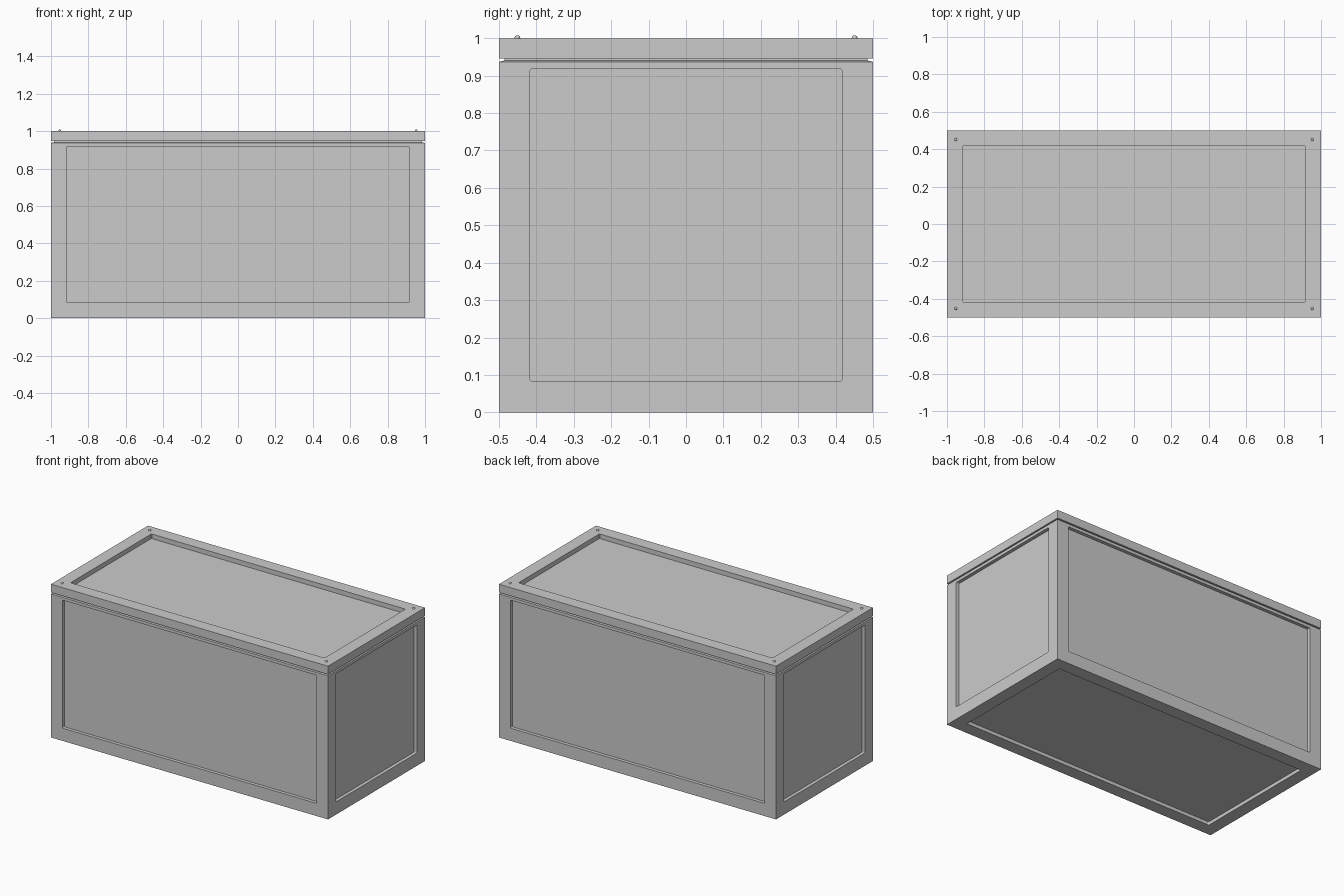
import bpy, bmesh
from mathutils import Vector

if "Cube" in bpy.data.objects:
    bpy.data.objects.remove(bpy.data.objects["Cube"])

MARGIN = 0.083


def make_box(name, hx, hy, z0, z1, recesses=(), lip=None):
    """Box with framed recesses. recesses: (direction, depth); lip: (direction, rise)."""
    bm = bmesh.new()
    bmesh.ops.create_cube(bm, size=1)
    for v in bm.verts:
        v.co = (v.co.x * 2 * hx, v.co.y * 2 * hy, z1 if v.co.z > 0 else z0)

    def main_face(direction):
        bm.normal_update()
        d = Vector(direction)
        return max((f for f in bm.faces if f.normal.dot(d) > 0.99),
                   key=lambda f: f.calc_area())

    for direction, depth in recesses:
        f = main_face(direction)
        bmesh.ops.inset_individual(bm, faces=[f], thickness=MARGIN,
                                   use_even_offset=True)
        f = main_face(direction)
        if direction[2] == 0:
            # the side panels reach close to the lid seam
            for v in f.verts:
                if v.co.z > 0.5:
                    v.co.z = 0.918
        # sink the panel: extrude it and move it inwards
        f = bmesh.ops.extrude_discrete_faces(bm, faces=[f])["faces"][0]
        for v in f.verts:
            v.co -= Vector(direction) * depth
        # slightly rounded recess corners
        inner = set(f.verts)
        walls = [e for v in f.verts for e in v.link_edges
                 if e.other_vert(v) not in inner]
        bmesh.ops.bevel(bm, geom=walls, offset=0.006, segments=3,
                        profile=0.5, affect='EDGES')
    if lip:
        direction, rise = lip
        f = main_face(direction)
        bmesh.ops.inset_individual(bm, faces=[f], thickness=0.012,
                                   depth=rise, use_even_offset=True)
    mesh = bpy.data.meshes.new(name)
    bm.to_mesh(mesh)
    bm.free()
    obj = bpy.data.objects.new(name, mesh)
    bpy.context.collection.objects.link(obj)
    return obj


# Body with recessed panels on the four sides and the underside
make_box("crate_body", 1, 0.5, 0, 0.937,
         [((1, 0, 0), 0.022), ((-1, 0, 0), 0.022), ((0, 1, 0), 0.022),
          ((0, -1, 0), 0.022), ((0, 0, -1), 0.022)],
         lip=((0, 0, 1), 0.003))

# Lid with recessed top
make_box("crate_lid", 1, 0.5, 0.946, 1, [((0, 0, 1), 0.03)],
         lip=((0, 0, -1), -0.001))

# Seam filler between lid and body
make_box("seam_core", 0.985, 0.485, 0.93, 0.955)

# Round-headed pins on the lid corners
for i, (sx, sy) in enumerate([(-1, -1), (1, -1), (1, 1), (-1, 1)]):
    bpy.ops.mesh.primitive_uv_sphere_add(segments=16, ring_count=8, radius=0.008,
                                         location=(0.953 * sx, 0.451 * sy, 1.0))
    pin = bpy.context.object
    pin.name = f"lid_pin_{i + 1}"
    bpy.ops.object.shade_smooth()
